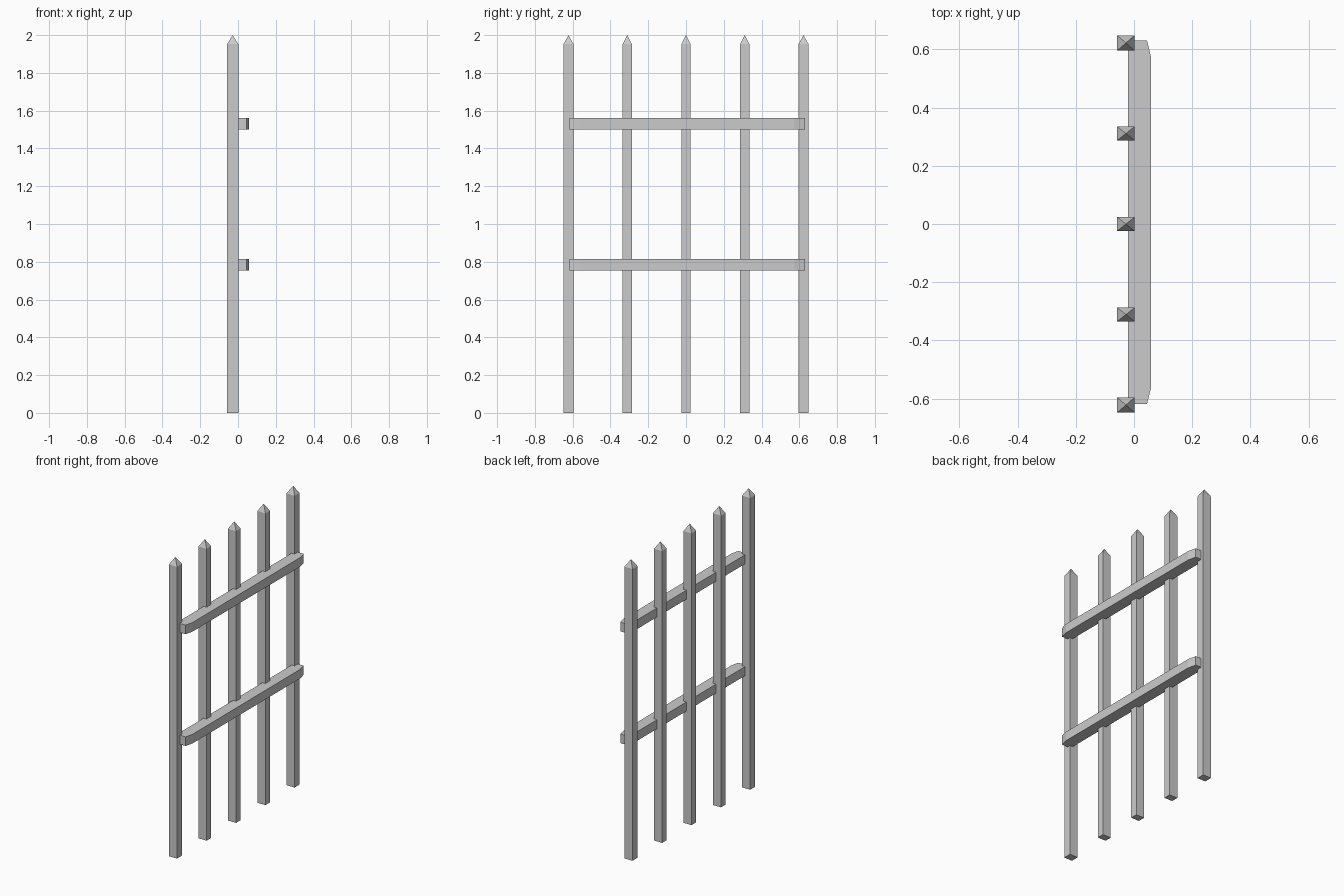
import bpy

if "Cube" in bpy.data.objects:
    bpy.data.objects.remove(bpy.data.objects["Cube"])

PICKET_X = (-0.058, 0.002)   # back and front of the pickets
SHOULDER, TIP = 1.952, 2.0   # where the point starts and ends


def make_object(name, verts, faces):
    mesh = bpy.data.meshes.new(name)
    mesh.from_pydata(verts, [], faces)
    obj = bpy.data.objects.new(name, mesh)
    bpy.context.collection.objects.link(obj)
    return obj


def picket(name, y, width):
    """Square post with a pyramid point."""
    x0, x1 = PICKET_X
    h = width / 2
    ring = [(x0, y - h), (x1, y - h), (x1, y + h), (x0, y + h)]
    verts = [(a, b, z) for z in (0, SHOULDER) for a, b in ring]
    verts.append(((x0 + x1) / 2, y, TIP))
    faces = [(3, 2, 1, 0)]
    for i in range(4):
        j = (i + 1) % 4
        faces += [(i, j, j + 4, i + 4), (i + 4, j + 4, 8)]
    make_object(name, verts, faces)


def rail(name, z0, z1):
    """Plan outline with tapered front ends, extruded upwards."""
    plan = [(-0.02, -0.618), (0.045, -0.618), (0.058, -0.565),
            (0.058, 0.575), (0.045, 0.63), (-0.02, 0.63)]
    n = len(plan)
    verts = [(x, y, z) for z in (z0, z1) for x, y in plan]
    faces = [tuple(reversed(range(n))), tuple(range(n, 2 * n))]
    faces += [(i, (i + 1) % n, (i + 1) % n + n, i + n) for i in range(n)]
    make_object(name, verts, faces)


# Five pickets, the outer two slightly wider
for i in range(5):
    picket(f"picket_{i + 1}", (i - 2) * 0.311, 0.053 if i in (0, 4) else 0.048)

# Two cross rails
rail("lower_rail", 0.753, 0.814)
rail("upper_rail", 1.501, 1.562)
